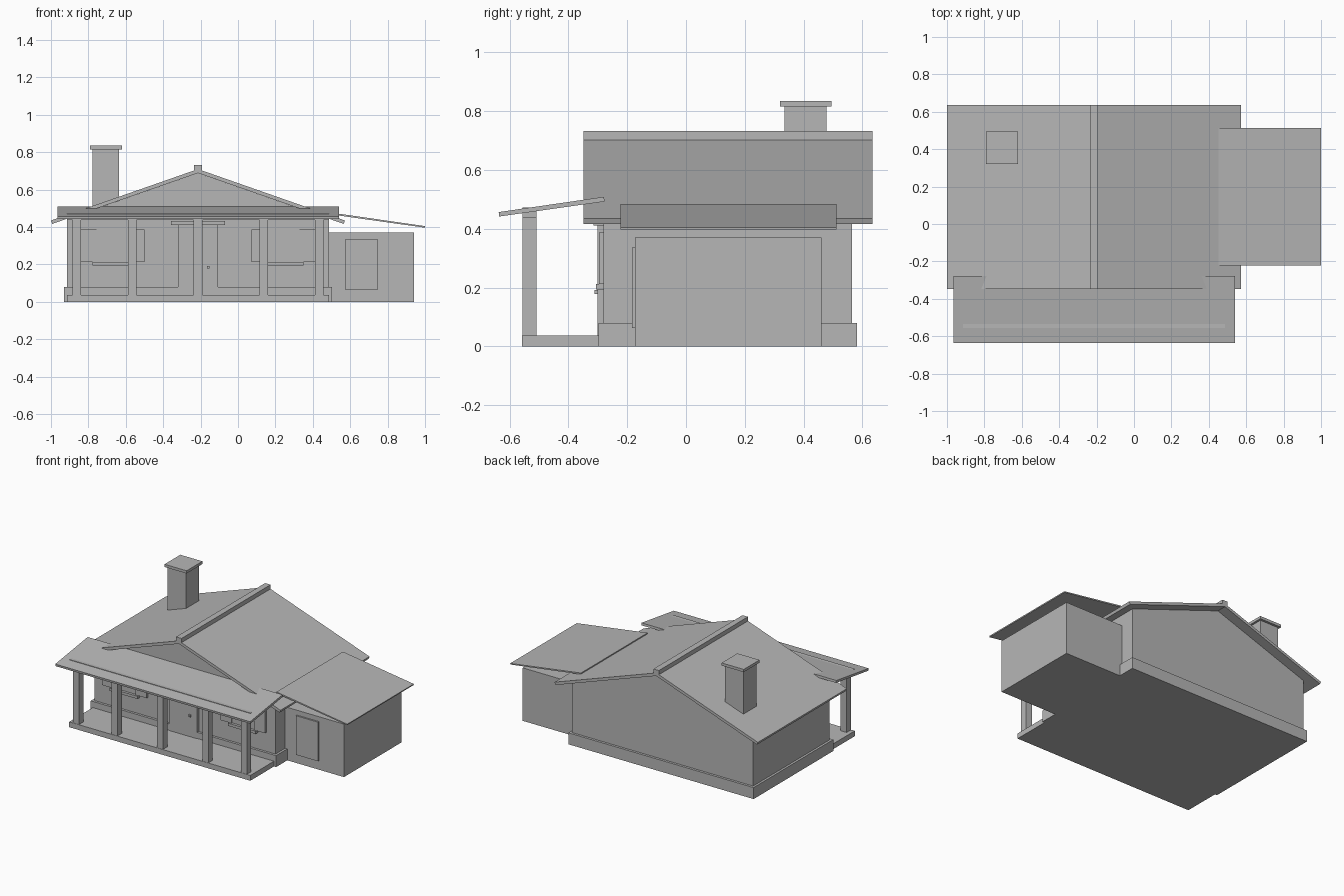
import bpy

cube = bpy.data.objects.get("Cube")
if cube:
    bpy.data.objects.remove(cube, do_unlink=True)

GREY = (0.47, 0.47, 0.47, 1)
mat = bpy.data.materials.new("plain grey")
mat.use_nodes = True
mat.diffuse_color = GREY
mat.node_tree.nodes["Principled BSDF"].inputs["Base Color"].default_value = GREY

CX = -0.214  # centre line of the house


def prism(name, profile, axis, a, b):
    """Extrude a closed profile along x or y, from a to b."""
    def point(p, t):
        return (t, p[0], p[1]) if axis == "x" else (p[0], t, p[1])
    n = len(profile)
    verts = [point(p, t) for t in (a, b) for p in profile]
    faces = [tuple(range(n)), tuple(range(2 * n - 1, n - 1, -1))]
    faces += [(i, i + n, (i + 1) % n + n, (i + 1) % n) for i in range(n)]
    if axis == "x":
        faces = [f[::-1] for f in faces]
    # each profile is listed counter-clockwise seen from its positive side
    mesh = bpy.data.meshes.new(name)
    mesh.from_pydata(verts, [], faces)
    mesh.materials.append(mat)
    obj = bpy.data.objects.new(name, mesh)
    bpy.context.collection.objects.link(obj)
    return obj


def box(name, x0, x1, y0, y1, z0, z1):
    return prism(name, [(x0, z0), (x1, z0), (x1, z1), (x0, z1)], "y", y0, y1)


# House walls with gables, and the plinth around them
EAVE, RIDGE = 0.435, 0.71
SLOPE = (RIDGE - EAVE) / 0.786
LIFT = 0.021  # vertical roof thickness
wall_top = RIDGE - LIFT - SLOPE * 0.7
prism("house_walls", [(CX - 0.7, 0), (CX + 0.7, 0), (CX + 0.7, wall_top),
                      (CX, RIDGE - LIFT), (CX - 0.7, wall_top)], "y", -0.28, 0.565)
box("plinth", CX - 0.716, CX + 0.716, -0.297, 0.582, 0, 0.08)

# Main gable roof with square-cut eaves, and its ridge cap
prism("main_roof", [(CX - 0.786, EAVE), (CX - 0.779, EAVE - LIFT + 0.003),
                    (CX, RIDGE - LIFT), (CX + 0.779, EAVE - LIFT + 0.003),
                    (CX + 0.786, EAVE), (CX, RIDGE)], "y", -0.348, 0.635)
box("ridge_cap", CX - 0.021, CX + 0.021, -0.348, 0.635, 0.70, 0.732)

# Chimney
box("chimney_stack", -0.778, -0.636, 0.335, 0.478, 0.45, 0.816)
box("chimney_cap", -0.792, -0.621, 0.32, 0.494, 0.816, 0.835)

# Porch: floor, posts, beam and lean-to roof
box("porch_floor", CX - 0.7, CX + 0.7, -0.558, -0.28, 0, 0.037)
for i, offset in enumerate((-0.649, -0.351, 0, 0.351, 0.649)):
    x = CX + offset
    box(f"porch_post_{i + 1}", x - 0.023, x + 0.023, -0.556, -0.508, 0.037, 0.438)
box("porch_beam", CX - 0.7, CX + 0.7, -0.556, -0.508, 0.437, 0.472)
prism("porch_roof", [(-0.635, 0.442), (-0.277, 0.493), (-0.279, 0.509),
                     (-0.637, 0.457)], "x", -0.966, 0.54)

# Front door with lintel and knob
box("front_door", CX - 0.107, CX + 0.107, -0.301, -0.28, 0.037, 0.412)
box("door_lintel", CX - 0.145, CX + 0.145, -0.314, -0.28, 0.411, 0.432)
box("door_knob", -0.166, -0.152, -0.311, -0.3, 0.178, 0.192)

# Windows with shutters and sills, mirrored about the door
for side, s in (("right", -1), ("left", 1)):
    x = CX + s * 0.457
    box(f"{side}_window", x - 0.086, x + 0.086, -0.288, -0.28, 0.213, 0.387)
    box(f"{side}_window_sill", x - 0.107, x + 0.107, -0.306, -0.28, 0.194, 0.213)
    for part, t in (("inner", -1), ("outer", 1)):
        c = x + s * t * 0.129
        box(f"{side}_{part}_shutter", c - 0.043, c + 0.043, -0.296, -0.28, 0.213, 0.387)

# Side annex with door and sloping roof
box("annex_walls", 0.45, 0.94, -0.173, 0.46, 0, 0.37)
box("annex_door", 0.576, 0.747, -0.184, -0.173, 0.063, 0.336)
prism("annex_roof", [(0.452, 0.474), (0.999, 0.397), (1.0, 0.405),
                     (0.453, 0.484)], "y", -0.223, 0.512)
